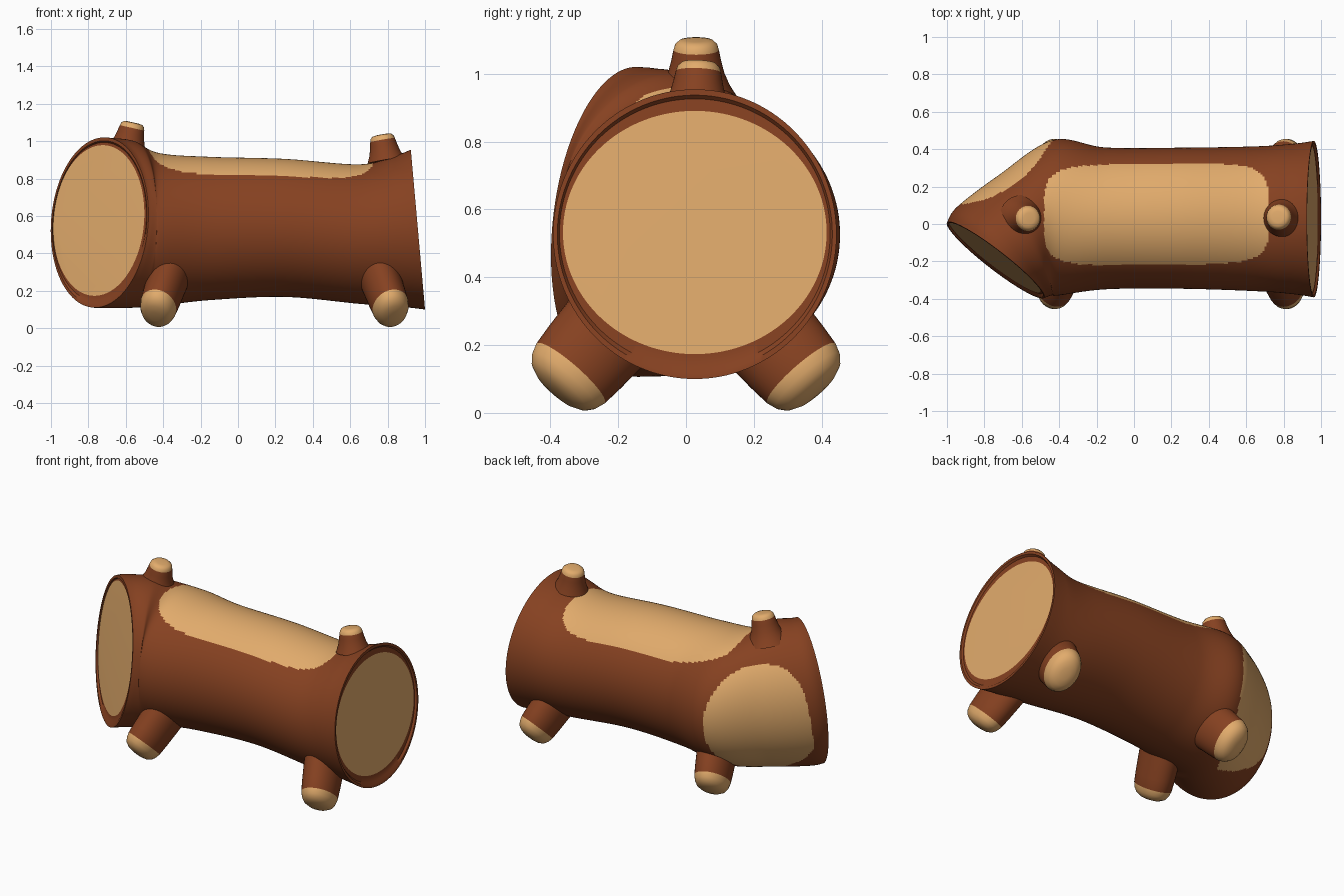
import bpy, bmesh, math
from mathutils import Vector

if "Cube" in bpy.data.objects:
    bpy.data.objects.remove(bpy.data.objects["Cube"])


def material(name, rgb):
    m = bpy.data.materials.new(name)
    m.diffuse_color = (*rgb, 1)
    m.use_nodes = True
    m.node_tree.nodes["Principled BSDF"].inputs["Base Color"].default_value = m.diffuse_color
    return m


BARK = material("bark brown", (0.238, 0.053, 0.015))
WOOD = material("cut wood tan", (0.76, 0.41, 0.15))


def finish(name, bm):
    bmesh.ops.recalc_face_normals(bm, faces=bm.faces)
    me = bpy.data.meshes.new(name)
    bm.to_mesh(me)
    bm.free()
    me.materials.append(BARK)
    me.materials.append(WOOD)
    ob = bpy.data.objects.new(name, me)
    bpy.context.collection.objects.link(ob)
    bpy.ops.object.select_all(action='DESELECT')
    ob.select_set(True)
    bpy.context.view_layer.objects.active = ob
    bpy.ops.object.shade_smooth_by_angle(angle=math.radians(40))
    return ob


def bridge(bm, a, b, mat=0):
    n = len(a)
    for i in range(n):
        f = bm.faces.new((a[i], a[(i + 1) % n], b[(i + 1) % n], b[i]))
        f.material_index = mat


def superellipse(u, v, p):
    return abs(u) ** p + abs(v) ** p < 1


# Log sections: centre x y z, half width x y, half height x y z
KEYS = [
    (-0.74, -0.193, 0.565, -0.26, 0.2, 0.025, 0.045, 0.455),
    (-0.705, -0.148, 0.562, -0.24, 0.24, 0.022, 0.04, 0.455),
    (-0.58, -0.06, 0.555, -0.145, 0.32, 0.012, 0.02, 0.447),
    (-0.42, 0.033, 0.528, -0.015, 0.415, 0, 0, 0.408),
    (-0.15, 0.03, 0.533, 0, 0.379, 0, 0, 0.383),
    (0.25, 0.031, 0.536, 0, 0.377, 0, 0, 0.369),
    (0.65, 0.028, 0.503, 0, 0.387, 0, 0, 0.373),
    (0.85, 0.027, 0.518, 0, 0.402, -0.015, 0, 0.403),
    (0.962, 0.026, 0.527, 0, 0.418, -0.038, 0, 0.427),
]
N, STEPS = 192, 22


def section_at(i, t):
    p = [KEYS[max(0, min(len(KEYS) - 1, i + k))] for k in (-1, 0, 1, 2)]
    return [0.5 * (2 * b + (c - a) * t + (2 * a - 5 * b + 4 * c - d) * t * t
                   + (3 * b - a - 3 * c + d) * t ** 3) for a, b, c, d in zip(*p)]


def ring(bm, s, sw=1.0, sh=1.0, shift=Vector()):
    c = Vector(s[:3]) + shift
    w, h = sw * Vector((s[3], s[4], 0)), sh * Vector(s[5:8])
    return [bm.verts.new(c + w * math.cos(a) + h * math.sin(a))
            for a in (2 * math.pi * k / N for k in range(N))]


# Log body, bent towards the front at its left end
bm = bmesh.new()
sections = [section_at(i, k / STEPS) for i in range(len(KEYS) - 1) for k in range(STEPS)]
sections.append(list(KEYS[-1]))
rings = [ring(bm, s) for s in sections]
for a, b in zip(rings, rings[1:]):
    bridge(bm, a, b)

# Bare wood on the seat and on the slanted back
for f in bm.faces:
    c = f.calc_center_median()
    seat = c.z > 0.6 and superellipse((c.x - 0.12) / 0.6, (c.y - 0.05 - 0.01 * c.x) / 0.27, 5)
    patch = c.y > 0.03 and superellipse((c.x + 0.69) / 0.255, (c.z - 0.48) / 0.38, 2.3)
    f.material_index = int(seat or patch)

# Sawn ends: bark rim, small recess, flat wood disc
for s, outer, inward, slide, sw, sh in (
        (sections[0], rings[0], Vector((0.59, 0.8, -0.1)), Vector((-0.012, 0.009, 0.012)), 0.935, 0.885),
        (sections[-1], rings[-1], Vector((-1, 0, -0.09)), Vector((0, 0, 0.006)), 0.93, 0.84)):
    a = ring(bm, s, 0.97, 0.96)
    b = ring(bm, s, 0.955, 0.93, inward * 0.012 + slide * 0.5)
    d = ring(bm, s, sw, sh, inward * 0.012 + slide)
    bridge(bm, outer, a)
    bridge(bm, a, b)
    bridge(bm, b, d)
    bm.faces.new(d).material_index = 1
finish("log_body", bm)


def stub(name, base, tip, profile, wood_rows, squash=1.0):
    """Lathe (radius, distance back from tip) along base to tip; last rows are wood."""
    base, tip = Vector(base), Vector(tip)
    axis = (tip - base).normalized()
    u = Vector((1, 0, 0))
    u = (u - axis * u.dot(axis)).normalized()
    v = axis.cross(u)
    bm = bmesh.new()
    prev, n = None, 40
    for k, (r, d) in enumerate(profile):
        c = tip - axis * d
        cur = [bm.verts.new(c + u * (r * squash * math.cos(2 * math.pi * i / n))
                            + v * (r * math.sin(2 * math.pi * i / n))) for i in range(n)]
        if prev:
            bridge(bm, prev, cur, int(k >= len(profile) - wood_rows))
        else:
            bm.faces.new(cur)
        prev = cur
    bm.faces.new(prev).material_index = 1
    finish(name, bm)


# Four splayed legs with rounded bare ends
LEG = [(0.15, 0.36), (0.146, 0.24), (0.14, 0.14), (0.134, 0.075), (0.124, 0.045),
       (0.106, 0.022), (0.075, 0.007), (0.035, 0.0)]
for side, y in (("front", -1), ("back", 1)):
    for end, x0, x1 in (("left", -0.345, -0.445), ("right", 0.73, 0.835)):
        stub(f"{side}_{end}_leg", (x0, y * 0.14, 0.345), (x1, y * 0.388, 0.062), LEG, 4, 0.74)

# Two branch stumps on top, flared into the bark
KNOB = [(0.125, 0.18), (0.1, 0.14), (0.083, 0.1), (0.073, 0.06), (0.067, 0.03),
        (0.062, 0.014), (0.05, 0.003), (0.03, 0.0)]
stub("left_stump", (-0.605, 0.03, 0.9), (-0.56, 0.03, 1.1), KNOB, 3)
stub("right_stump", (0.80, 0.03, 0.85), (0.768, 0.038, 1.035), KNOB[1:], 3)
